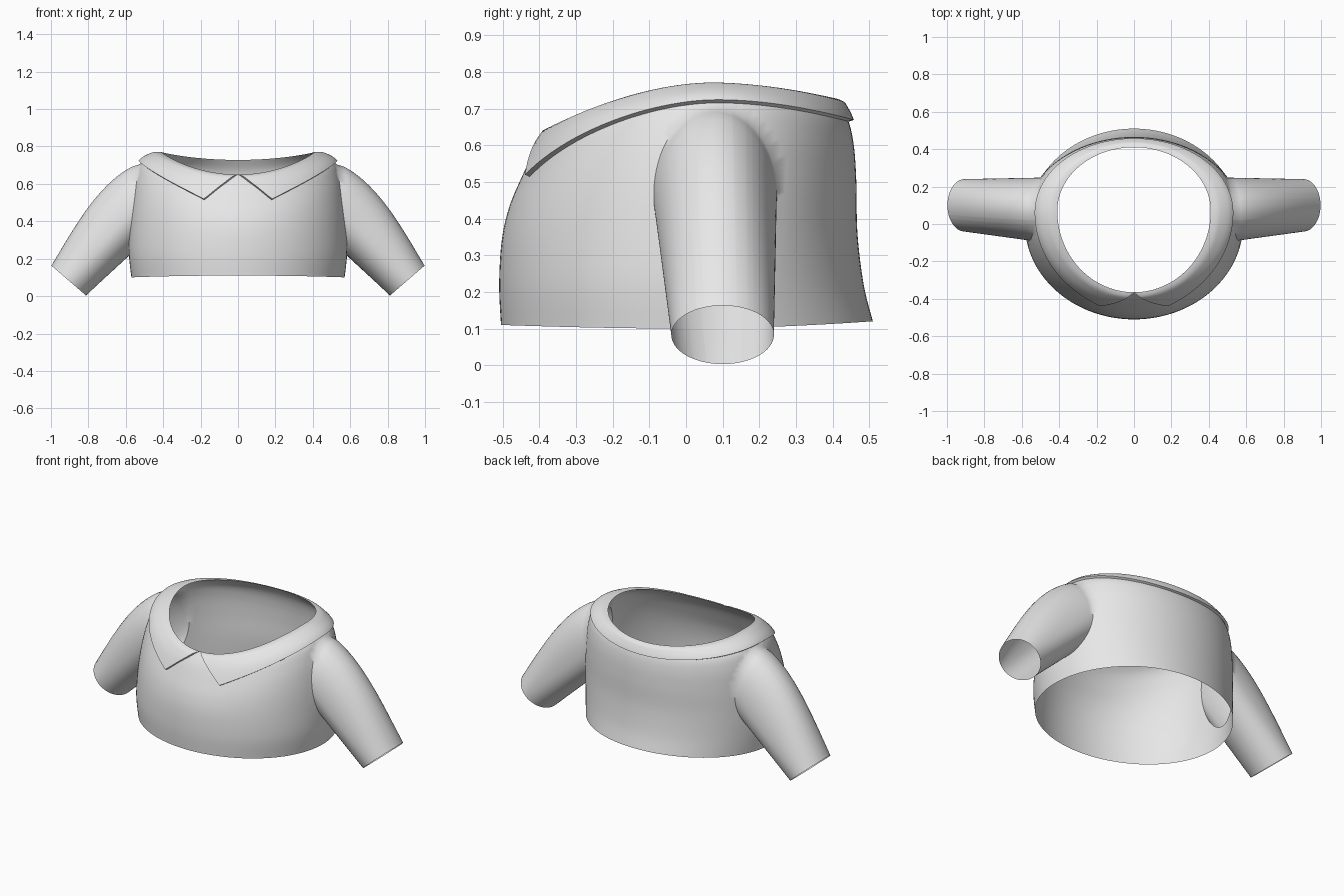
import bpy, bmesh, math
from mathutils import Vector
from mathutils.bvhtree import BVHTree

if "Cube" in bpy.data.objects:
    bpy.data.objects.remove(bpy.data.objects["Cube"])

fabric = bpy.data.materials.new("grey_fabric")
fabric.diffuse_color = (0.8, 0.8, 0.8, 1)
fabric.use_nodes = True
fabric.node_tree.nodes["Principled BSDF"].inputs["Base Color"].default_value = fabric.diffuse_color

# Body rings from hem to neck: front y, back y, half width, widest y, front z, side z, back z
RINGS = [
    (-.505, .51, .570, .00, .11, .10, .12),
    (-.510, .485, .583, .00, .22, .22, .22),
    (-.503, .468, .583, .02, .34, .36, .36),
    (-.483, .465, .572, .04, .43, .51, .50),
    (-.450, .458, .550, .06, .51, .64, .60),
    (-.410, .442, .510, .07, .59, .725, .67),
    (-.365, .410, .410, .07, .65, .77, .728),
]
TOP = len(RINGS) - 1


def surface(t, v):
    """Point on the body: t turns from the front centre, v rises from hem to neck."""
    i = min(int(v), TOP - 1)
    f = v - i
    a, b, c, d = (RINGS[max(0, min(TOP, i + k))] for k in (-1, 0, 1, 2))
    yf, yb, hw, yc, zf, zs, zb = (
        q + .5 * f * (r - p + f * (2 * p - 5 * q + 4 * r - s + f * (3 * (q - r) + s - p)))
        for p, q, r, s in zip(a, b, c, d))
    co = math.cos(t)
    y = yc + (yf - yc) * co if co > 0 else yc - (yb - yc) * co
    z = zs + ((zf if co > 0 else zb) - zs) * abs(co) ** 1.8
    return Vector((hw * math.sin(t), y, z))


def finish(bm, name):
    bmesh.ops.recalc_face_normals(bm, faces=bm.faces)
    me = bpy.data.meshes.new(name)
    bm.to_mesh(me)
    bm.free()
    ob = bpy.data.objects.new(name, me)
    bpy.context.collection.objects.link(ob)
    me.materials.append(fabric)
    bpy.ops.object.select_all(action='DESELECT')
    ob.select_set(True)
    bpy.context.view_layer.objects.active = ob
    bpy.ops.object.shade_smooth_by_angle(angle=math.radians(50))


# Torso shell
N, M = 120, 48
bm = bmesh.new()
grid = [[bm.verts.new(surface(2 * math.pi * i / N, TOP * j / M)) for i in range(N)]
        for j in range(M + 1)]
for j in range(M):
    for i in range(N):
        k = (i + 1) % N
        bm.faces.new((grid[j][i], grid[j][k], grid[j + 1][k], grid[j + 1][i]))
bm.normal_update()
tree = BVHTree.FromBMesh(bm)
rims = set(grid[0]) | set(grid[M])

# Armholes: remove the faces inside an oval on both sides
YC, ZC, HY, HZ = .08, .465, .168, .24


def in_oval(p):
    return abs(p.x) > .3 and ((p.y - YC) / HY) ** 2 + ((p.z - ZC) / HZ) ** 2 < 1


bmesh.ops.delete(bm, geom=[f for f in bm.faces if any(in_oval(v.co) for v in f.verts)],
                 context='FACES')
edges = [e for e in bm.edges if e.is_boundary and not (set(e.verts) & rims)]

# Sleeves: grow rings from the armhole edge to the slanted cuff
STEPS = 18
tubes = {}
for v in {v for e in edges for v in e.verts}:
    s = 1 if v.co.x > 0 else -1
    a = math.atan2((v.co.z - ZC) / HZ, (v.co.y - YC) / HY)
    y, z = YC + HY * math.cos(a), ZC + HZ * math.sin(a)
    hit = tree.ray_cast(Vector((2 * s, y, z)), Vector((-s, 0, 0)))[0]
    v.co = hit if hit else Vector((v.co.x, y, z))
    start = v.co.copy()
    up = math.sin(a)
    cuff = Vector((s * (.905 + .0925 * up), .1 + .14 * math.cos(a), .083 + .08 * up))
    tubes[v] = [v]
    for k in range(1, STEPS + 1):
        f = k / STEPS
        bulge = .06 * math.sin(math.pi * f ** .7) * max(0, up)
        tubes[v].append(bm.verts.new(start.lerp(cuff, f) + bulge * Vector((.75 * s, 0, .66))))
for e in edges:
    p, q = (tubes[v] for v in e.verts)
    for k in range(STEPS):
        bm.faces.new((p[k], q[k], q[k + 1], p[k + 1]))
finish(bm, "shirt_body_and_sleeves")

# Collar: folded sheet just above the body, with two front points
TIP = .33


def collar_edge(t):
    if t < TIP:
        return TOP + (3.9 - TOP) * t / TIP
    return 3.9 + 1.02 * (1 - math.exp(-2.2 * (t - TIP)))


def collar_point(t, v, off):
    e = .01
    u = min(v, TOP - e)
    n = (surface(t + e, u) - surface(t - e, u)).cross(surface(t, u + e) - surface(t, u - e))
    return surface(t, v) + n.normalized() * off


turns = [.003 + (TIP - .003) * i / 10 for i in range(10)]
turns += [TIP + (math.pi - TIP) * i / 60 for i in range(61)]
ROWS = 12
bm = bmesh.new()
for s in (1, -1):
    cols = []
    for t in turns:
        pts = []
        for j in range(ROWS + 1):
            v = TOP + (collar_edge(t) - TOP) * j / ROWS
            pts.append(collar_point(t, v, .015 * min(1, 2.5 * (TOP - v))))
        pts.append(collar_point(t, collar_edge(t), .001))  # thin edge
        cols.append([bm.verts.new((s * p.x, p.y, p.z)) for p in pts])
    for p, q in zip(cols, cols[1:]):
        for j in range(ROWS + 1):
            bm.faces.new((p[j], q[j], q[j + 1], p[j + 1]))
bmesh.ops.remove_doubles(bm, verts=bm.verts, dist=.0005)
finish(bm, "collar")
